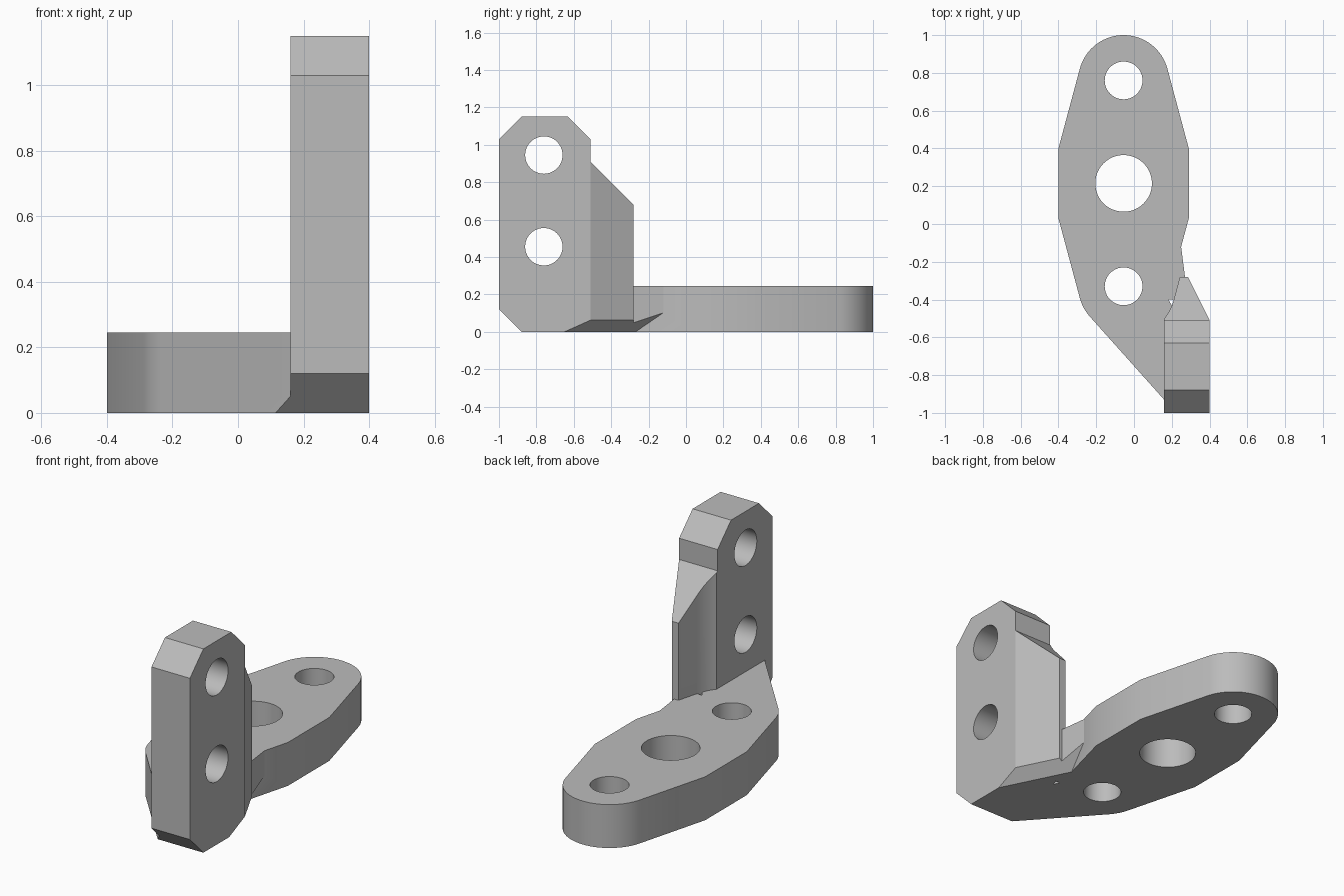
import bpy, bmesh
from math import cos, sin, radians
from mathutils import Vector

old = bpy.data.objects.get("Cube")
if old:
    bpy.data.objects.remove(old, do_unlink=True)

grey = bpy.data.materials.new("plain_grey")
grey.use_nodes = True
grey.diffuse_color = (0.5, 0.5, 0.5, 1)
grey.node_tree.nodes["Principled BSDF"].inputs["Base Color"].default_value = (0.5, 0.5, 0.5, 1)

X0 = -0.055            # centre line of the base plate
PLATE_H = 0.245        # base plate thickness
INNER, OUTER = 0.16, 0.40   # upright's two sides


def arc(cx, cy, r, a0, a1, n):
    """Points on an arc, angles in degrees."""
    angles = [radians(a0 + (a1 - a0) * i / n) for i in range(n + 1)]
    return [(cx + r * cos(a), cy + r * sin(a)) for a in angles]


def prism(name, outline, lo, hi, axis="z"):
    """Extrude an outline: xy along z, or yz along x."""
    place = (lambda p, h: (p[0], p[1], h)) if axis == "z" else (lambda p, h: (h, p[0], p[1]))
    bm = bmesh.new()
    face = bm.faces.new([bm.verts.new(place(p, lo)) for p in outline])
    new = bmesh.ops.extrude_face_region(bm, geom=[face])["geom"]
    shift = Vector(place((0, 0), hi - lo))
    bmesh.ops.translate(bm, verts=[v for v in new if isinstance(v, bmesh.types.BMVert)], vec=shift)
    bmesh.ops.recalc_face_normals(bm, faces=bm.faces)
    mesh = bpy.data.meshes.new(name)
    bm.to_mesh(mesh)
    bm.free()
    mesh.materials.append(grey)
    obj = bpy.data.objects.new(name, mesh)
    bpy.context.collection.objects.link(obj)
    return obj


def combine(target, other, operation):
    """Apply a boolean and delete the second object."""
    mod = target.modifiers.new("cut", "BOOLEAN")
    mod.operation, mod.solver, mod.object = operation, "EXACT", other
    bpy.context.view_layer.objects.active = target
    bpy.ops.object.modifier_apply(modifier=mod.name)
    bpy.data.objects.remove(other, do_unlink=True)


def slice_off(obj, point, normal):
    """Remove everything on the normal's side of a plane and cap the cut."""
    bm = bmesh.new()
    bm.from_mesh(obj.data)
    bmesh.ops.bisect_plane(bm, geom=bm.verts[:] + bm.edges[:] + bm.faces[:], dist=1e-5,
                           plane_co=point, plane_no=normal, clear_outer=True)
    bmesh.ops.holes_fill(bm, edges=[e for e in bm.edges if e.is_boundary], sides=0)
    bmesh.ops.recalc_face_normals(bm, faces=bm.faces)
    bm.to_mesh(obj.data)
    bm.free()


# Upright plate with chamfered top corners
upright = prism("upright_bracket", [(-1, 0), (-0.51, 0), (-0.51, 1.03), (-0.63, 1.15),
                                    (-0.88, 1.15), (-1, 1.03)], INNER, OUTER, "x")

# Gusset behind the upright, hollowed around the bolt and sloped on top
hollow = arc(X0, -0.33, 0.275, -38.6, -15, 8)
gusset = prism("gusset", [(INNER, -0.55)] + hollow +
               [(0.243, -0.28), (0.285, -0.28), (OUTER, -0.51), (OUTER, -0.55)], 0, 0.91)
slice_off(gusset, (0, -0.51, 0.91), (0, 1, 1))
combine(upright, gusset, "UNION")

# Low web joining the gusset to the side of the base
web = prism("web", [(0.1, -0.4), (0.27, -0.4), (0.27, -0.28), (0.249, -0.117), (0.1, -0.2)],
            0, PLATE_H)
combine(upright, web, "UNION")

# Slanted underside of the gusset and web
slice_off(upright, (OUTER, -0.65, 0), (0.894, 0.447, -1))

# Base plate with rounded far end and a foot running under the upright
outline = arc(X0, 0.76, 0.24, -15 + 30, 165, 32)
outline += [(-0.40, 0.40), (-0.40, 0.03)]
outline += arc(X0, -0.33, 0.24, 195, 221.5, 6)
outline += [(0.18, -0.953), (0.3, -0.8), (0.3, -0.6), (0.177, -0.392), (0.29, 0.03), (0.29, 0.40)]
base = prism("base_plate", outline, 0, PLATE_H)
combine(upright, base, "UNION")
bracket = upright

# Chamfer along the front bottom edge
slice_off(bracket, (0, -0.88, 0), (0, -1, -1))

# Bolt holes through the base and the upright
for y, r in ((0.76, 0.1), (0.215, 0.15), (-0.33, 0.1)):
    combine(bracket, prism("drill", arc(X0, y, r, 0, 352.5, 47), -0.1, PLATE_H + 0.1), "DIFFERENCE")
for z in (0.455, 0.945):
    combine(bracket, prism("drill", arc(-0.76, z, 0.1, 0, 352.5, 47), 0, 0.6, "x"), "DIFFERENCE")

# Tidy flat areas and shade
bm = bmesh.new()
bm.from_mesh(bracket.data)
bmesh.ops.remove_doubles(bm, verts=bm.verts, dist=0.0005)
bmesh.ops.recalc_face_normals(bm, faces=bm.faces)
bm.to_mesh(bracket.data)
bm.free()
bpy.ops.object.select_all(action="DESELECT")
bracket.select_set(True)
bpy.context.view_layer.objects.active = bracket
bpy.ops.object.shade_smooth_by_angle(angle=radians(20))
